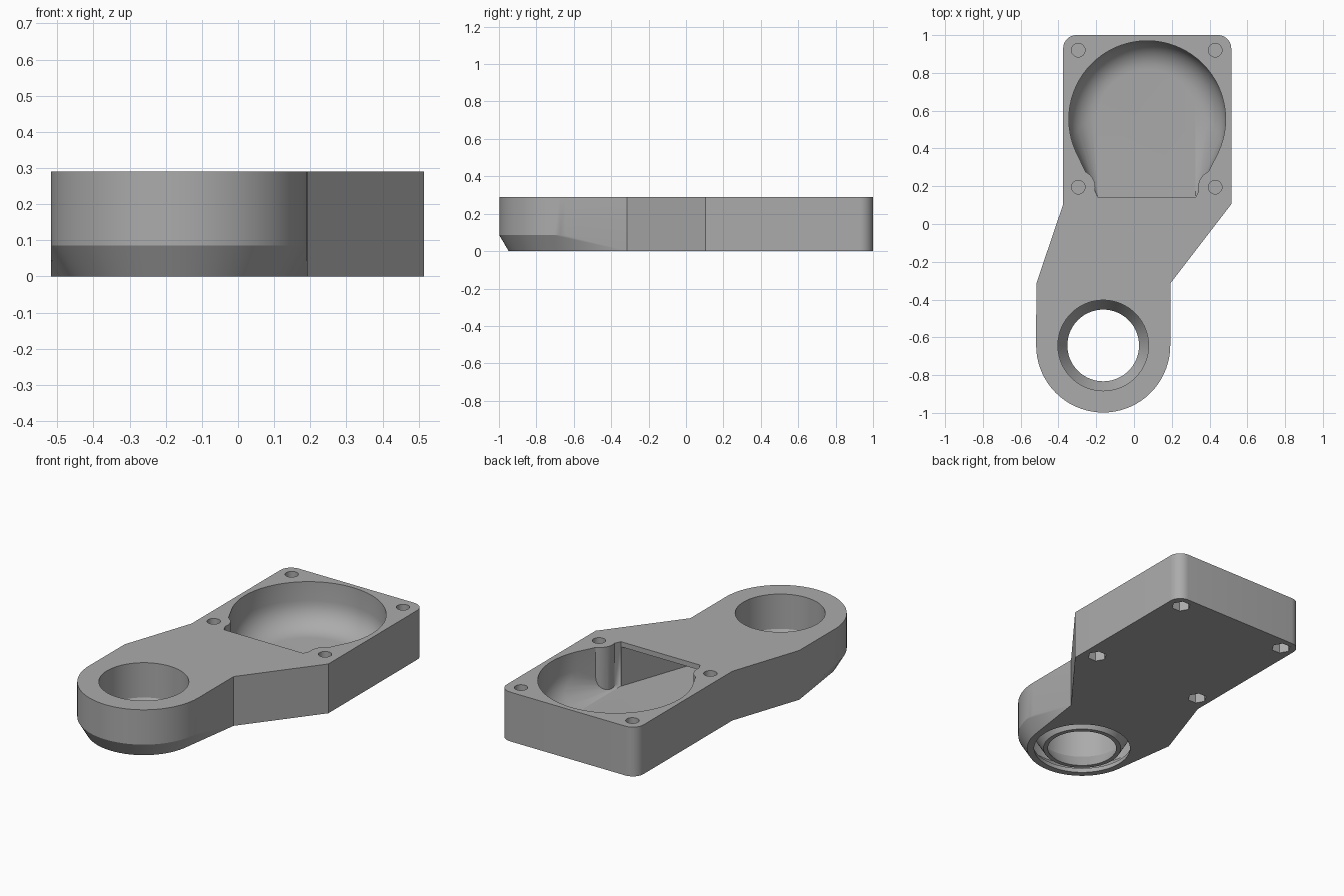
import bpy
import bmesh
from math import cos, sin, pi, radians

cube = bpy.data.objects.get("Cube")
if cube:
    bpy.data.objects.remove(cube, do_unlink=True)

H = 0.29                    # body height
FLOOR, ROOF = 0.03, 0.26    # inner duct limits
NOZZLE = (-0.163, -0.643)   # nozzle axis
FAN = (0.07, 0.555)         # fan pocket axis
NECK_Y, JOIN_Y = 0.14, -0.315

grey = bpy.data.materials.new("plastic_grey")
grey.use_nodes = True
colour = (0.41, 0.41, 0.41, 1)
grey.diffuse_color = colour
grey.node_tree.nodes["Principled BSDF"].inputs["Base Color"].default_value = colour


def make_object(name, bm):
    bmesh.ops.recalc_face_normals(bm, faces=bm.faces)
    mesh = bpy.data.meshes.new(name)
    bm.to_mesh(mesh)
    bm.free()
    mesh.materials.append(grey)
    obj = bpy.data.objects.new(name, mesh)
    bpy.context.collection.objects.link(obj)
    return obj


def ring(centre, r, z, n=72, turn=0):
    return [(centre[0] + r * cos(2 * pi * i / n + turn),
             centre[1] + r * sin(2 * pi * i / n + turn), z) for i in range(n)]


def slab(x0, x1, y, z0, z1):
    return [(x, y, z) for x in (x0, x1) for z in (z0, z1)]


def hull(name, points):
    bm = bmesh.new()
    verts = [bm.verts.new(p) for p in points]
    result = bmesh.ops.convex_hull(bm, input=verts)
    junk = {g for g in result["geom_interior"] + result["geom_unused"]
            if isinstance(g, bmesh.types.BMVert)}
    bmesh.ops.delete(bm, geom=list(junk), context="VERTS")
    bmesh.ops.dissolve_limit(bm, angle_limit=radians(0.1), verts=bm.verts, edges=bm.edges)
    return make_object(name, bm)


def prism(name, outline, z0, z1):
    bm = bmesh.new()
    face = bm.faces.new([bm.verts.new((p[0], p[1], z0)) for p in outline])
    top = bmesh.ops.extrude_face_region(bm, geom=[face])
    verts = [g for g in top["geom"] if isinstance(g, bmesh.types.BMVert)]
    bmesh.ops.translate(bm, verts=verts, vec=(0, 0, z1 - z0))
    return make_object(name, bm)


def stack(name, centre, levels):
    """Round solid from (radius, height) levels."""
    bm = bmesh.new()
    loops = [[bm.verts.new(p) for p in ring(centre, r, z)] for r, z in levels]
    for a, b in zip(loops, loops[1:]):
        for i in range(len(a)):
            j = (i + 1) % len(a)
            bm.faces.new((a[i], a[j], b[j], b[i]))
    bm.faces.new(loops[0])
    bm.faces.new(loops[-1])
    return make_object(name, bm)


def combine(target, tool, operation):
    mod = target.modifiers.new("combine", "BOOLEAN")
    mod.operation, mod.solver, mod.object = operation, "EXACT", tool
    bpy.context.view_layer.objects.active = target
    bpy.ops.object.modifier_apply(modifier=mod.name)
    bpy.data.objects.remove(tool, do_unlink=True)


# Mounting plate with rounded back corners, tapering to the nozzle
def corner(x, y, start, r=0.07):
    return [(x + r * cos(radians(start + a)), y + r * sin(radians(start + a)))
            for a in range(0, 91, 9)]


outline = [(-0.4, -0.4), (0.1, -0.4), (0.192, JOIN_Y), (0.515, 0.105)]
outline += corner(0.445, 0.93, 0) + corner(-0.305, 0.93, 90)
outline += [(-0.375, 0.105), (-0.517, JOIN_Y)]
body = prism("duct_body", outline, 0, H)

# Rounded nozzle end with a chamfer that fades into the plate
combine(body, hull("nozzle_end", ring(NOZZLE, 0.355, H) + ring(NOZZLE, 0.355, 0.085)
                   + ring(NOZZLE, 0.305, 0) + slab(-0.517, 0.192, JOIN_Y, 0, H)), "UNION")

# Fan pocket with a rounded floor, narrowing to the neck around the screw bosses
screws = [(x, y) for x in (-0.295, 0.43) for y in (0.195, 0.92)]
bowl = ring(FAN, 0.415, H + 0.05)
for step in range(9):
    a = step / 8 * pi / 2
    bowl += ring(FAN, 0.265 + 0.15 * cos(a), FLOOR + 0.15 * (1 - sin(a)))
pocket = hull("fan_pocket", bowl + slab(-0.19, 0.325, NECK_Y, FLOOR, H + 0.05))
for s in screws:
    combine(pocket, prism("boss", ring(s, 0.09, 0, 32), -0.1, H + 0.1), "DIFFERENCE")
combine(body, pocket, "DIFFERENCE")

# Hidden air passage from the neck to the nozzle chamber
combine(body, hull("passage", slab(-0.19, 0.325, NECK_Y + 0.01, FLOOR, ROOF)
                   + slab(-0.488, 0.163, JOIN_Y, FLOOR, ROOF)), "DIFFERENCE")
combine(body, hull("chamber", ring(NOZZLE, 0.33, ROOF) + ring(NOZZLE, 0.33, 0.085)
                   + ring(NOZZLE, 0.285, FLOOR)
                   + slab(-0.488, 0.163, JOIN_Y + 0.005, FLOOR, ROOF)), "DIFFERENCE")

# Ring outlet underneath, inner nozzle wall and central hole
combine(body, stack("outlet", NOZZLE, [(0.262, -0.02), (0.278, 0.05)]), "DIFFERENCE")
combine(body, stack("inner_wall", NOZZLE, [(0.215, 0), (0.265, 0.085), (0.265, H - 0.01)]), "UNION")
combine(body, stack("hole", NOZZLE, [(0.178, -0.02), (0.24, 0.085), (0.24, H + 0.05)]), "DIFFERENCE")

# Screw holes from the top and hexagonal nut pockets from below
for s in screws:
    combine(body, prism("screw_hole", ring(s, 0.036, 0, 24), 0.11, H + 0.05), "DIFFERENCE")
    combine(body, prism("nut_pocket", ring(s, 0.053, 0, 6), -0.05, 0.1), "DIFFERENCE")

# Smooth round walls, crisp edges
bpy.ops.object.select_all(action="DESELECT")
body.select_set(True)
bpy.context.view_layer.objects.active = body
bpy.ops.object.shade_smooth_by_angle(angle=radians(25))
